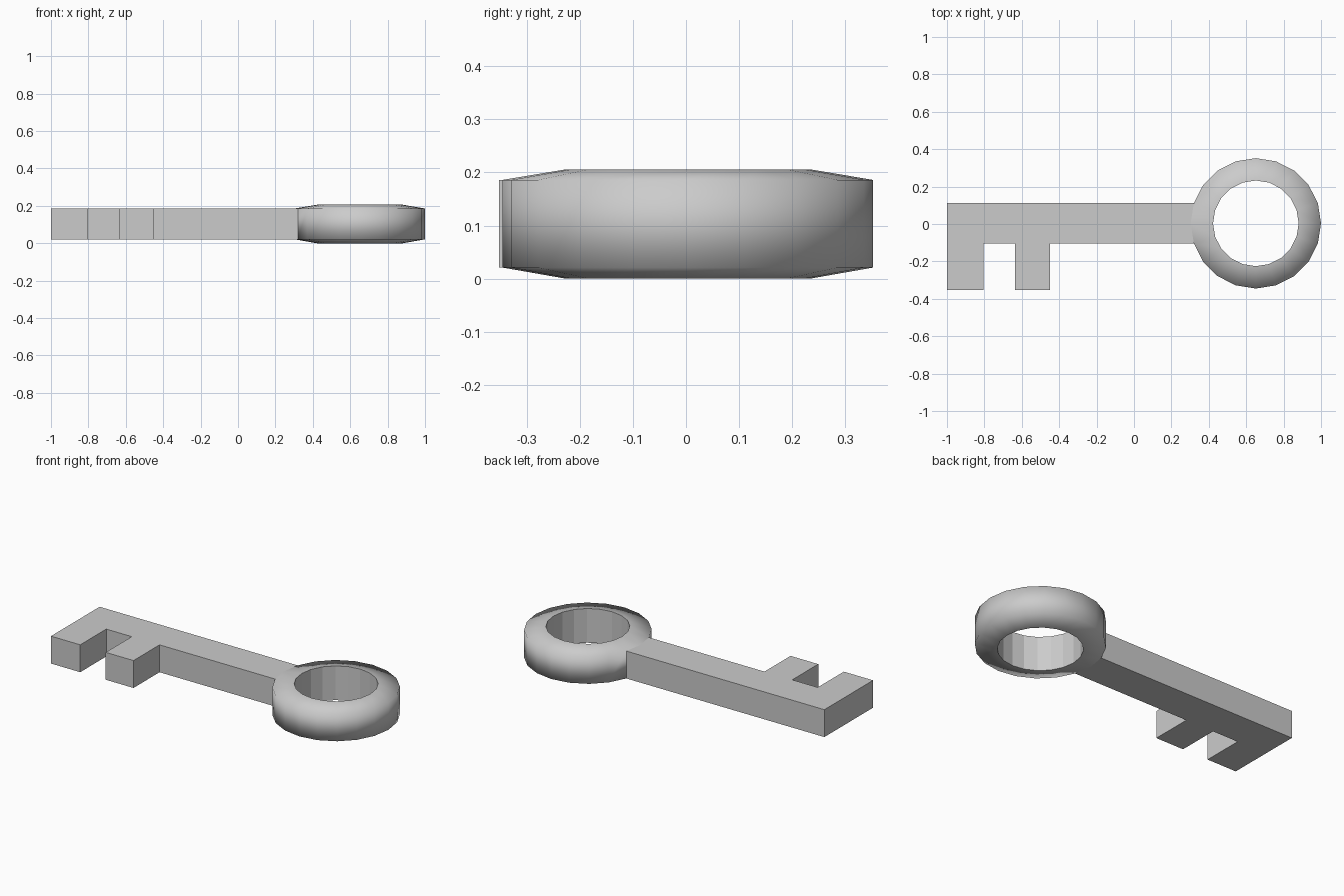
import bpy, bmesh
from math import sin, cos, tau

if "Cube" in bpy.data.objects:
    bpy.data.objects.remove(bpy.data.objects["Cube"])

SIDES = 20
CX, CY = 0.6515, 0.0035          # ring centre
R_OUT, R_IN = 0.3485, 0.229
Z_BOT, Z_TOP, HEIGHT = 0.021, 0.186, 0.206


def finish(name, bm):
    bmesh.ops.recalc_face_normals(bm, faces=bm.faces)
    mesh = bpy.data.meshes.new(name)
    bm.to_mesh(mesh)
    bm.free()
    obj = bpy.data.objects.new(name, mesh)
    bpy.context.collection.objects.link(obj)
    return obj


def on_ring(i, r):
    a = tau * i / SIDES
    return CX + r * cos(a), CY + r * sin(a)


# Ring handle: four-point section swept round, smooth outside, faceted bore
profile = [(R_OUT, Z_BOT), (R_OUT, Z_TOP), (R_IN, HEIGHT), (R_IN, 0)]
bm = bmesh.new()
loops = [[bm.verts.new((*on_ring(i, r), z)) for r, z in profile] for i in range(SIDES)]
mid = SIDES // 2
for i in range(SIDES):
    a, b = loops[i], loops[(i + 1) % SIDES]
    for j in range(4):
        if j == 0 and i in (mid - 1, mid):
            continue                      # the shaft grows out of these two panels
        k = (j + 1) % 4
        face = bm.faces.new((a[j], b[j], b[k], a[k]))
        face.smooth = j != 2
finish("ring_handle", bm)

# Shaft and teeth: one flat outline, ending on the ring's own corners
x1, y1 = on_ring(mid - 1, R_OUT)
x0, y0 = on_ring(mid + 1, R_OUT)
TIP = -0.352
outline = [(x1, y1), (-1, y1),
           (-1, TIP), (-0.805, TIP), (-0.805, y0),
           (-0.635, y0), (-0.635, TIP), (-0.45, TIP), (-0.45, y0),
           (x0, y0), on_ring(mid, R_OUT)]
bm = bmesh.new()
low = [bm.verts.new((x, y, Z_BOT)) for x, y in outline]
high = [bm.verts.new((x, y, Z_TOP)) for x, y in outline]
bm.faces.new(low)
bm.faces.new(high)
for i in range(len(outline) - 2):         # end against the ring stays open
    bm.faces.new((low[i], low[i + 1], high[i + 1], high[i]))
finish("shaft_and_teeth", bm)
